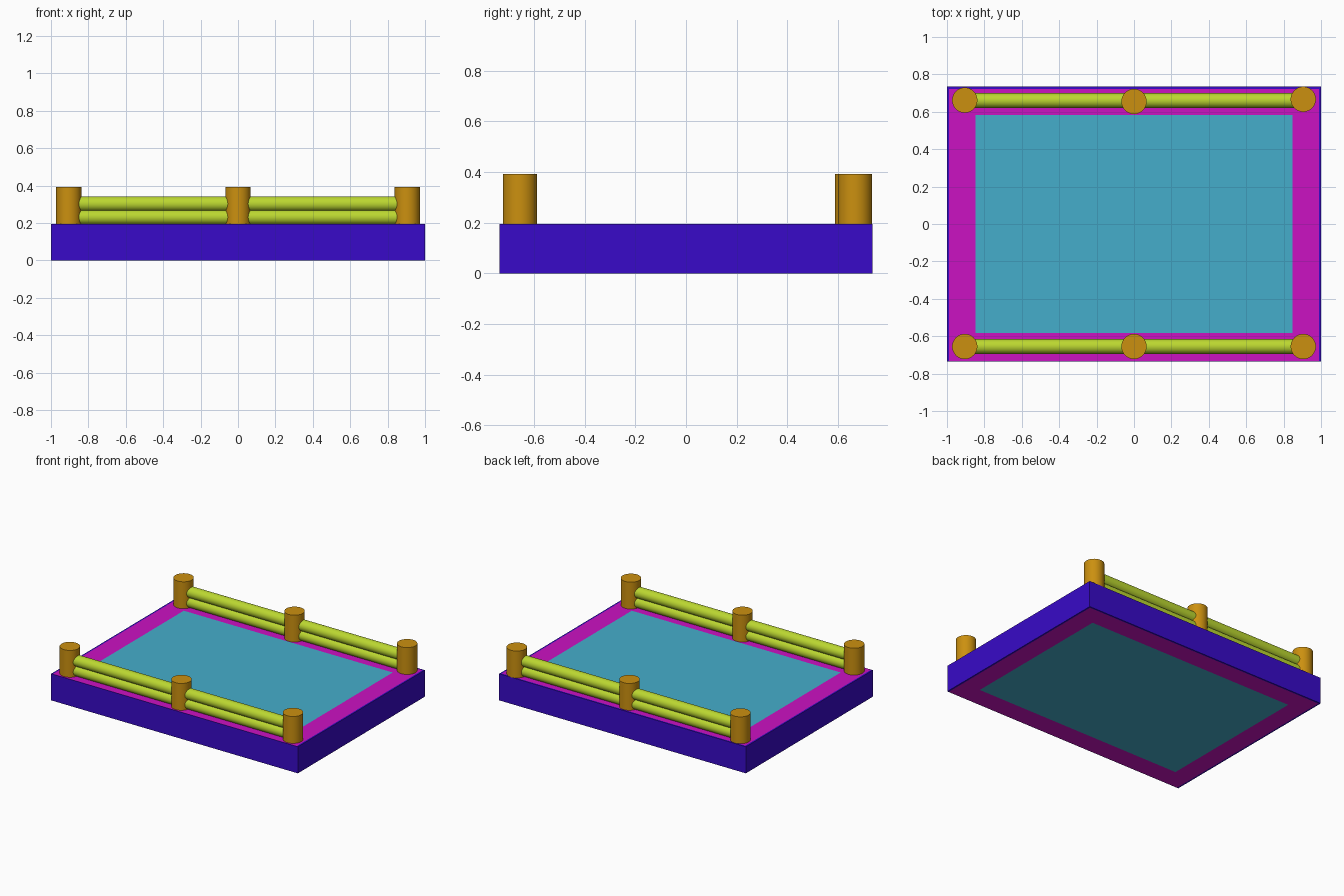
import bpy, math

if "Cube" in bpy.data.objects:
    bpy.data.objects.remove(bpy.data.objects["Cube"])

def material(name, rgb):
    m = bpy.data.materials.new(name)
    m.diffuse_color = (*rgb, 1)
    m.use_nodes = True
    m.node_tree.nodes["Principled BSDF"].inputs["Base Color"].default_value = m.diffuse_color
    return m

BLUE = material("blue", (0.04, 0.003, 0.58))
MAGENTA = material("magenta", (0.60, 0.006, 0.54))
CYAN = material("cyan", (0.06, 0.42, 0.60))
GOLD = material("gold", (0.60, 0.28, 0.005))
LIME = material("lime", (0.50, 0.68, 0.03))

TOP = 0.195          # deck height
HX, HY = 1.0, 0.735  # deck half size
PX, PY = 0.847, 0.582  # mat half size
SKIN = 0.012         # apron board thickness

def box(name, x0, x1, y0, y1, mat, z0=0.0, z1=TOP):
    bpy.ops.mesh.primitive_cube_add(
        size=1, location=((x0 + x1) / 2, (y0 + y1) / 2, (z0 + z1) / 2))
    ob = bpy.context.object
    ob.name = name
    ob.scale = (x1 - x0, y1 - y0, z1 - z0)
    bpy.ops.object.transform_apply(location=False, rotation=False, scale=True)
    ob.data.materials.append(mat)
    return ob

def cylinder(name, radius, length, location, mat, rotation=(0, 0, 0)):
    bpy.ops.mesh.primitive_cylinder_add(
        vertices=48, radius=radius, depth=length, location=location, rotation=rotation)
    ob = bpy.context.object
    ob.name = name
    ob.data.materials.append(mat)
    bpy.ops.object.shade_smooth_by_angle(angle=math.radians(35))
    return ob

# Deck: centre mat and surrounding frame, all flush
box("mat", -PX, PX, -PY, PY, CYAN)
FX0, FX1, FY0, FY1 = -HX + SKIN, HX - SKIN, -HY + 0.003, HY - SKIN
box("frame_left", FX0, -PX, FY0, FY1, MAGENTA)
box("frame_right", PX, FX1, FY0, FY1, MAGENTA)
box("frame_front", -PX, PX, FY0, -PY, MAGENTA)
box("frame_back", -PX, PX, PY, FY1, MAGENTA)

# Thin blue apron boards around the deck
box("apron_left", -HX, FX0, -HY, HY, BLUE)
box("apron_right", FX1, HX, -HY, HY, BLUE)
box("apron_front", FX0, FX1, -HY, FY0, BLUE)
box("apron_back", FX0, FX1, FY1, HY, BLUE)

# Corner and middle posts, slightly uneven along the back
POST_H = 0.197
rows = {"front": (-0.655, (-0.655, -0.655, -0.655)),
        "back": (0.660, (0.662, 0.655, 0.667))}
for side, (rail_y, post_ys) in rows.items():
    for label, x, y in zip(("left", "middle", "right"), (-0.905, 0, 0.905), post_ys):
        cylinder(f"{side}_{label}_post", 0.0675, POST_H, (x, y, TOP + POST_H / 2), GOLD)
    # Two stacked rails in each bay, ends buried in the posts
    for bay, x in (("left", -0.4525), ("right", 0.4525)):
        for level, z in (("lower", 0.231), ("upper", 0.302)):
            cylinder(f"{side}_{bay}_{level}_rail", 0.0395, 0.87, (x, rail_y, z),
                     LIME, (0, math.pi / 2, 0))
